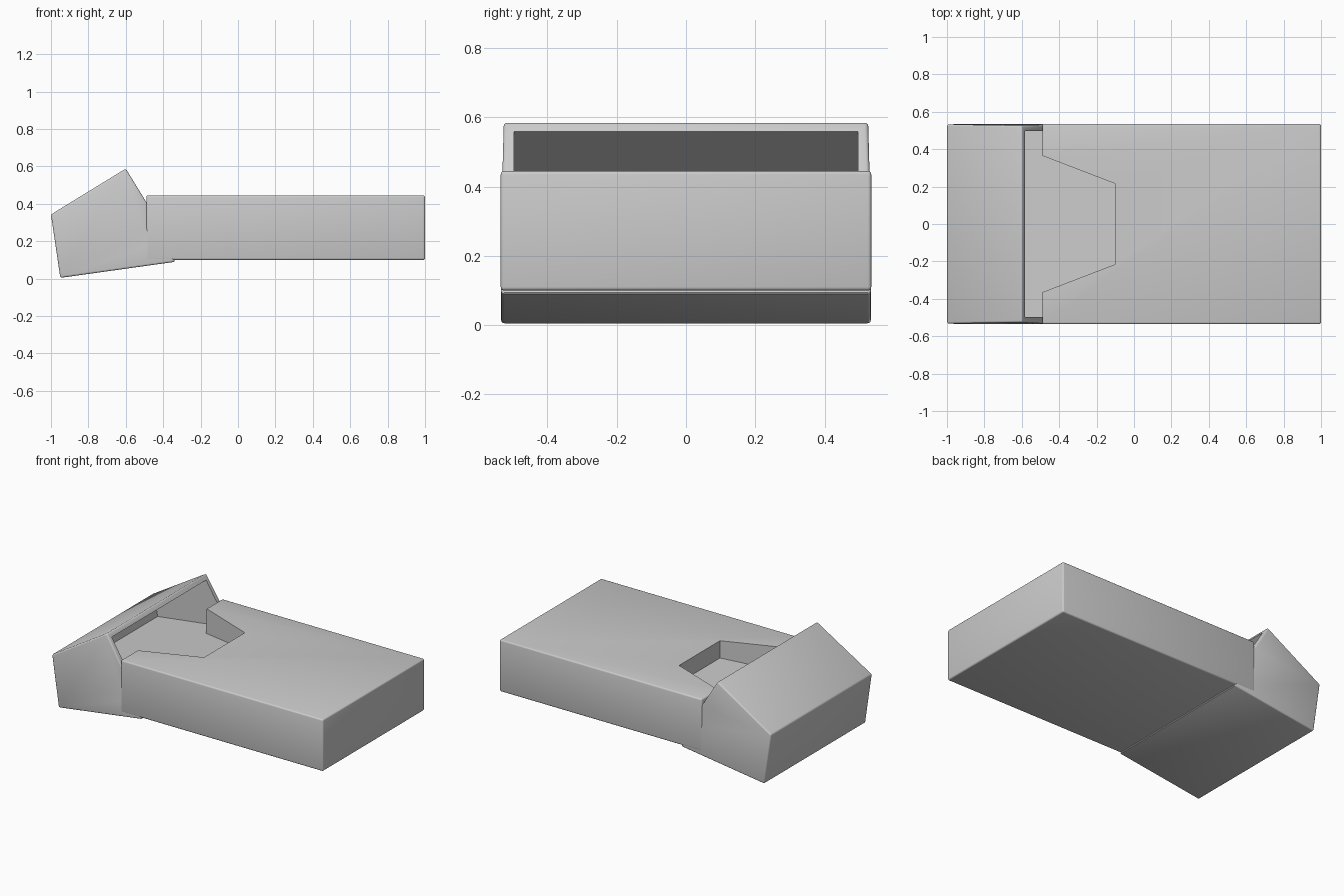
import bpy, bmesh

if "Cube" in bpy.data.objects:
    bpy.data.objects.remove(bpy.data.objects["Cube"])


def loft(name, ring_a, ring_b):
    """Solid between two matching closed rings of points."""
    bm = bmesh.new()
    a = [bm.verts.new(p) for p in ring_a]
    b = [bm.verts.new(p) for p in ring_b]
    bm.faces.new(a)
    bm.faces.new(b[::-1])
    n = len(a)
    for i in range(n):
        j = (i + 1) % n
        bm.faces.new((a[j], a[i], b[i], b[j]))
    bmesh.ops.recalc_face_normals(bm, faces=bm.faces[:])
    mesh = bpy.data.meshes.new(name)
    bm.to_mesh(mesh)
    bm.free()
    ob = bpy.data.objects.new(name, mesh)
    bpy.context.collection.objects.link(ob)
    return ob


def prism(name, profile, half_width):
    """Extrude an x-z profile across y; half_width depends on z."""
    return loft(name, [(x, -half_width(z), z) for x, z in profile],
                [(x, half_width(z), z) for x, z in profile])


def finish(ob, cutter, bevel):
    """Round the outer edges, carve the cutter, then smooth by angle."""
    bpy.context.view_layer.objects.active = ob
    b = ob.modifiers.new("round", 'BEVEL')
    b.width = bevel
    b.segments = 3
    c = ob.modifiers.new("carve", 'BOOLEAN')
    c.operation = 'DIFFERENCE'
    c.solver = 'EXACT'
    c.object = cutter
    for m in ("round", "carve"):
        bpy.ops.object.modifier_apply(modifier=m)
    bpy.data.objects.remove(cutter)
    bpy.ops.object.select_all(action='DESELECT')
    ob.select_set(True)
    bpy.ops.object.shade_smooth_by_angle(angle=0.6)


def floor_z(x):
    """Sloping floor shared by the notch and the lid cavity."""
    return 0.33 + 0.13 * (x + 0.1)


# Main box with a tapered notch in its upper face
body = prism("box_body", [(-0.49, 0.1), (1, 0.1), (1, 0.445), (-0.49, 0.445)],
             lambda z: 0.535)
outline = [(-0.55, -0.388), (-0.1, -0.215), (-0.1, 0.215), (-0.55, 0.388)]
notch = loft("notch_cutter", [(x, y, floor_z(x)) for x, y in outline],
             [(x, y, 0.6) for x, y in outline])
finish(body, notch, 0.01)

# Tilted open lid, slightly narrower toward its peak
lid = prism("open_lid",
            [(-0.95, 0.004), (-0.335, 0.09), (-0.4, 0.2), (-0.485, 0.265),
             (-0.485, 0.4), (-0.6, 0.588), (-1, 0.343)],
            lambda z: 0.534 - 0.008 * max(0, z - 0.3) / 0.285)
cavity = prism("lid_cavity_cutter",
               [(-0.94, floor_z(-0.94)), (-0.4, floor_z(-0.4)),
                (-0.4, 0.67), (-0.96, 0.327)],
               lambda z: 0.497)
finish(lid, cavity, 0.01)
